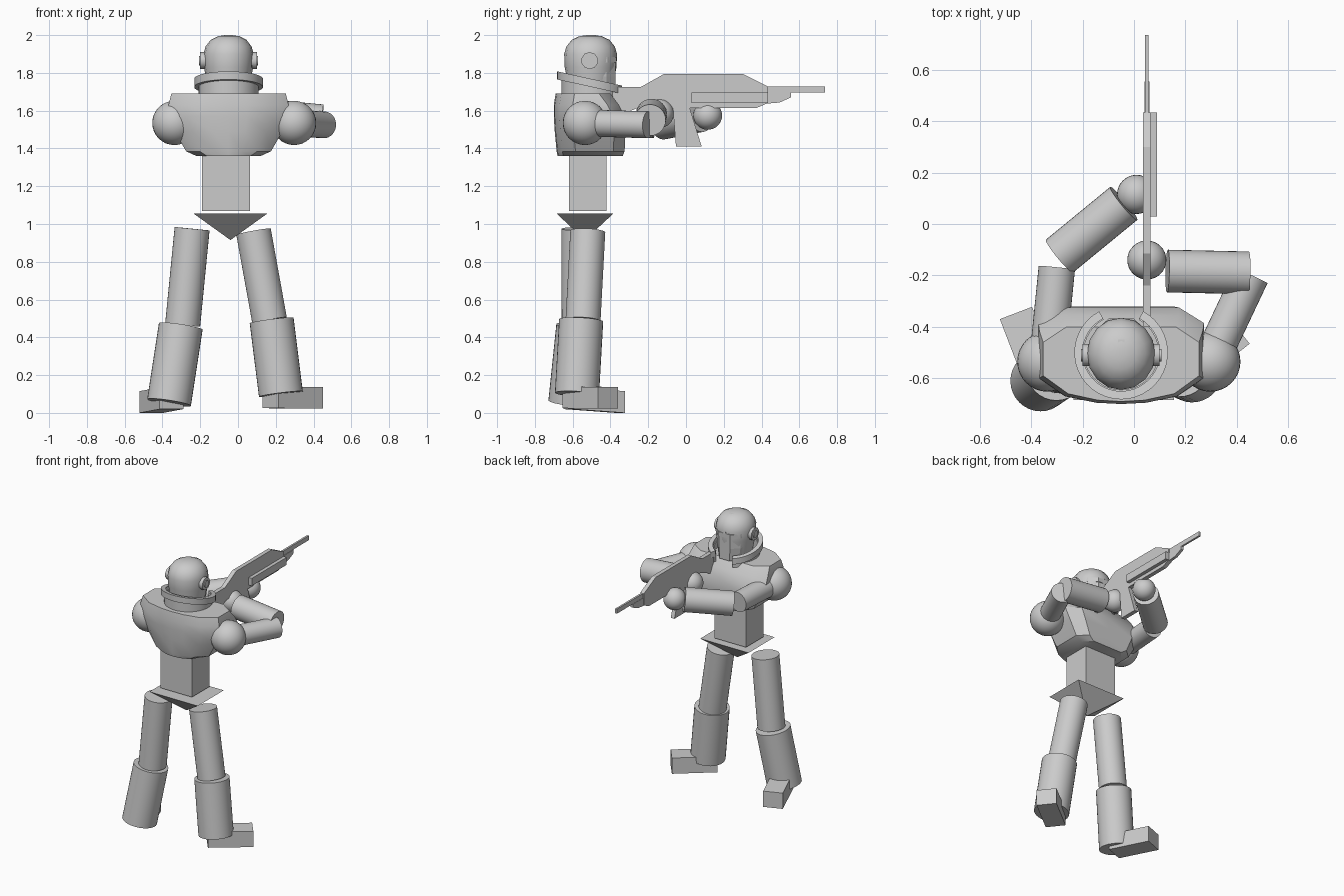
import bpy, bmesh, math
from mathutils import Vector, Matrix

if "Cube" in bpy.data.objects:
    bpy.data.objects.remove(bpy.data.objects["Cube"])

CX = -0.05  # body centre line


def make(name, bm, smooth=None):
    bmesh.ops.recalc_face_normals(bm, faces=bm.faces)
    me = bpy.data.meshes.new(name)
    bm.to_mesh(me)
    bm.free()
    ob = bpy.data.objects.new(name, me)
    bpy.context.collection.objects.link(ob)
    if smooth:
        bpy.ops.object.select_all(action='DESELECT')
        ob.select_set(True)
        bpy.context.view_layer.objects.active = ob
        bpy.ops.object.shade_smooth_by_angle(angle=math.radians(smooth))
    return ob


def limb(name, a, b, r, seg=32):
    a, b = Vector(a), Vector(b)
    bm = bmesh.new()
    bmesh.ops.create_cone(bm, cap_ends=True, segments=seg, radius1=r, radius2=r, depth=(b - a).length)
    rot = (b - a).to_track_quat('Z', 'Y').to_matrix().to_4x4()
    bmesh.ops.transform(bm, matrix=Matrix.Translation((a + b) / 2) @ rot, verts=bm.verts)
    return make(name, bm, 40)


def ball(name, c, r):
    bm = bmesh.new()
    bmesh.ops.create_uvsphere(bm, u_segments=32, v_segments=16, radius=r, matrix=Matrix.Translation(c))
    return make(name, bm, 40)


def box(name, lo, hi):
    lo, hi = Vector(lo), Vector(hi)
    bm = bmesh.new()
    bmesh.ops.create_cube(bm, size=1, matrix=Matrix.Translation((lo + hi) / 2) @ Matrix.Diagonal((*(hi - lo), 1)))
    return make(name, bm)


def loft(name, rings, smooth=None, closed=False):
    """Skin a list of rings; closed joins the last ring to the first, else ends are capped."""
    bm = bmesh.new()
    vs = [[bm.verts.new(p) for p in ring] for ring in rings]
    pairs = list(zip(vs, vs[1:])) + ([(vs[-1], vs[0])] if closed else [])
    n = len(rings[0])
    for a, b in pairs:
        for i in range(n):
            bm.faces.new((a[i], a[(i + 1) % n], b[(i + 1) % n], b[i]))
    if not closed:
        bm.faces.new(vs[0])
        bm.faces.new(vs[-1])
    return make(name, bm, smooth)


def plate(name, yz, x0, x1):
    return loft(name, [[(x, y, z) for y, z in yz] for x in (x0, x1)])


# torso armour: stacked sections (z, half width, back y, front y)
def torso_ring(z, w, yb, yf):
    half = [(0, yf), (.7 * w, yf), (w, yf - .06), (w, yb + .1), (.68 * w, yb + .03), (.3 * w, yb + .005), (0, yb)]
    full = half + [(-x, y) for x, y in half[-2:0:-1]]
    return [(CX + x, y, z) for x, y in full]


loft("torso", [torso_ring(*s) for s in (
    (1.36, .17, -.68, -.335), (1.385, .225, -.685, -.325), (1.49, .285, -.695, -.32),
    (1.57, .322, -.70, -.325), (1.63, .318, -.70, -.355), (1.69, .303, -.69, -.40))], 30)

# waist and pelvis
box("waist", (-.19, -.62, 1.07), (.063, -.42, 1.45))
bm = bmesh.new()
base = [bm.verts.new((x, y, 1.055)) for x, y in ((-.235, -.685), (.155, -.685), (.155, -.385), (-.235, -.385))]
tip = bm.verts.new((-.04, -.535, .915))
bm.faces.new(base)
for i in range(4):
    bm.faces.new((base[i], base[(i + 1) % 4], tip))
make("pelvis", bm)

# helmet shell
N = 16
loft("helmet", [[(CX + r * .95 * math.cos(2 * math.pi * i / N), -.505 + r * math.sin(2 * math.pi * i / N), z)
                 for i in range(N)] for r, z in (
    (.11, 1.66), (.12, 1.74), (.137, 1.83), (.14, 1.90), (.128, 1.94), (.10, 1.975), (.06, 1.994), (.02, 2.0))], 30)
# face plate, brow and crest
face = [(-.12, -.50), (-.095, -.42), (-.045, -.372), (.045, -.372), (.095, -.42), (.12, -.50)]
loft("face_plate", [[(CX + x * s, y, z) for x, y in face] for z, s in ((1.69, .85), (1.78, 1), (1.86, 1))])
loft("brow", [[(CX + x * 1.06, y + .005, z) for x, y in face] for z in (1.855, 1.885)])
plate("crest", [(-.505, 1.98), (-.505, 2.0), (-.45, 1.995), (-.385, 1.945), (-.366, 1.89), (-.40, 1.89)],
      CX - .013, CX + .013)
for s, side in ((-1, "left"), (1, "right")):
    limb(side + "_ear_disc", (CX + s * .10, -.51, 1.865), (CX + s * .15, -.51, 1.865), .045, 10)
    limb(side + "_ear_knob", (CX + s * .14, -.51, 1.865), (CX + s * .156, -.51, 1.865), .025, 10)


# open collar: lip and wall, tilted down to the chest
def arc_band(name, r0, r1, low, high):
    rings = []
    for i in range(33):
        a = math.radians(118 + 304 * i / 32)
        c, s = math.cos(a), math.sin(a)
        rings.append([(CX + r * c, -.5 + r * s, max(1.66, z - .22 * r * s))
                      for r, z in ((r0, low), (r1, low), (r1, high), (r0, high))])
    return loft(name, rings, 30)


arc_band("collar_lip", .15, .182, 1.725, 1.768)
arc_band("collar_wall", .145, .16, 1.64, 1.74)

# arms: shoulder, upper arm, forearm, hand
arms = {
    "left": ((-.337, -.535, 1.535), (-.30, -.17, 1.525), (-.29, -.125, 1.53), (-.04, .08, 1.57), (.01, .115, 1.575)),
    "right": ((.297, -.535, 1.535), (.455, -.20, 1.525), (.445, -.19, 1.55), (.13, -.183, 1.58), (.05, -.14, 1.585)),
}
for side, (sh, el, f0, f1, hand) in arms.items():
    ball(side + "_shoulder", sh, .117)
    limb(side + "_upper_arm", sh, el, .071)
    limb(side + "_forearm", f0, f1, .083)
    ball(side + "_hand", hand, .076)

# legs: thigh and shin
legs = {
    "left": ((-.243, -.567, .975), (-.293, -.565, .465), (-.303, -.57, .458), (-.365, -.612, .055)),
    "right": ((.082, -.52, .96), (.167, -.545, .49), (.178, -.555, .49), (.227, -.577, .10)),
}
for side, (t0, t1, s0, s1) in legs.items():
    limb(side + "_thigh", t0, t1, .093)
    limb(side + "_shin", s0, s1, .117)

# feet: heel and toe centres with bottom heights
feet = {"left": ((-.352, -.625, .02), (-.459, -.346, .0)), "right": ((.172, -.60, .025), (.408, -.413, .022))}
for side, (heel, toe) in feet.items():
    d = (Vector(toe) - Vector(heel)).normalized()
    w = Vector((-d.y, d.x, 0)).normalized() * .067
    up = Vector((0, 0, .115))
    loft(side + "_foot", [[p + w, p - w, p - w + up, p + w + up] for p in (Vector(heel), Vector(toe))])

# rifle
plate("rifle_body", [(-.40, 1.725), (-.24, 1.725), (-.115, 1.795), (.30, 1.795), (.433, 1.728), (.433, 1.64),
                     (.375, 1.615), (-.13, 1.615), (-.22, 1.63), (-.36, 1.57)], .035, .065)
plate("rifle_grip", [(-.07, 1.62), (-.053, 1.41), (.083, 1.41), (.018, 1.62)], .035, .065)
plate("rifle_fore_end", [(.40, 1.695), (.555, 1.695), (.555, 1.67), (.495, 1.643), (.40, 1.635)], .04, .06)
box("rifle_side_plate", (.06, .03, 1.64), (.09, .433, 1.695))
box("rifle_barrel", (.042, .40, 1.695), (.056, .735, 1.728))
